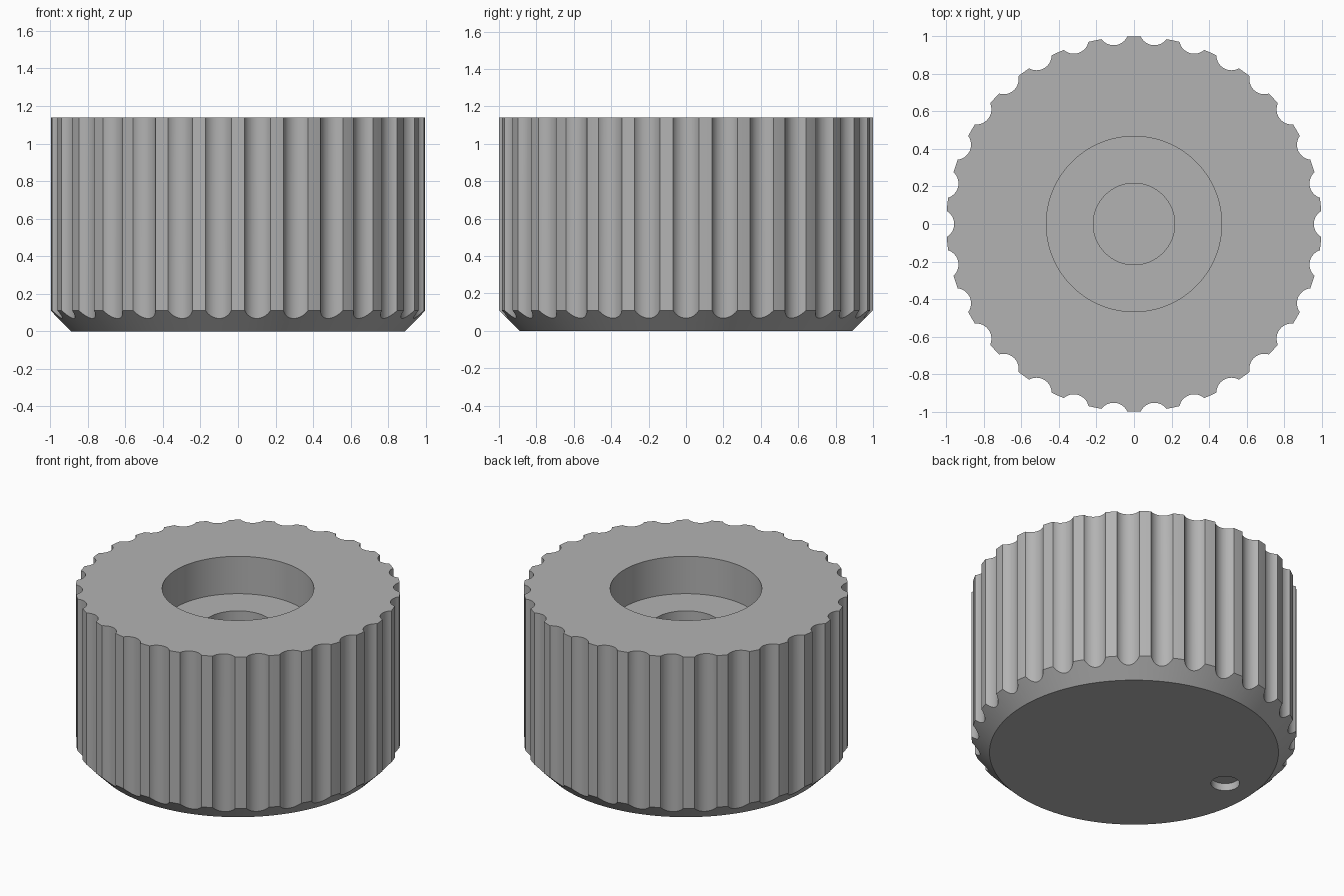
import bpy
import bmesh
from math import cos, sin, pi, radians
from mathutils import Matrix, Vector

HEIGHT = 1.14
FLUTES = 30

if "Cube" in bpy.data.objects:
    bpy.data.objects.remove(bpy.data.objects["Cube"], do_unlink=True)

grey = bpy.data.materials.new("plain_grey")
grey.use_nodes = True
grey.diffuse_color = (0.45, 0.45, 0.45, 1)
grey.node_tree.nodes["Principled BSDF"].inputs["Base Color"].default_value = grey.diffuse_color


def make_object(name, bm):
    bmesh.ops.recalc_face_normals(bm, faces=bm.faces)
    mesh = bpy.data.meshes.new(name)
    bm.to_mesh(mesh)
    bm.free()
    mesh.materials.append(grey)
    obj = bpy.data.objects.new(name, mesh)
    bpy.context.collection.objects.link(obj)
    return obj


def lathe(name, profile, steps):
    """Revolve a radius/height profile, closing both ends with a disc."""
    bm = bmesh.new()
    rings = []
    for r, z in profile:
        angles = [2 * pi * i / steps for i in range(steps)]
        rings.append([bm.verts.new((r * cos(a), r * sin(a), z)) for a in angles])
    for low, high in zip(rings, rings[1:]):
        for i in range(steps):
            j = (i + 1) % steps
            bm.faces.new((low[i], low[j], high[j], high[i]))
    bm.faces.new(rings[0])
    bm.faces.new(rings[-1])
    return make_object(name, bm)


def add_cylinder(bm, centre, radius, depth):
    bmesh.ops.create_cone(bm, cap_ends=True, segments=48, radius1=radius, radius2=radius,
                          depth=depth, matrix=Matrix.Translation(centre))


# Knob body: chamfered base, flat top, stepped recess with a shaft bore
knob = lathe("knob_body", [
    (0.89, 0), (1.0, 0.11), (1.0, HEIGHT),
    (0.467, HEIGHT), (0.467, 0.886),
    (0.217, 0.886), (0.217, 0.3),
], 180)

# Grip flutes around the rim and the shallow marker dimple underneath
bm = bmesh.new()
for i in range(FLUTES):
    a = 2 * pi * i / FLUTES
    add_cylinder(bm, Vector((1.038 * cos(a), 1.038 * sin(a), HEIGHT / 2)), 0.08, 2)
dimple = radians(174.3)
add_cylinder(bm, Vector((0.68 * cos(dimple), 0.68 * sin(dimple), 0)), 0.088, 0.1)
cutter = make_object("flute_cutter", bm)
cutter.hide_render = True

cut = knob.modifiers.new("flutes", "BOOLEAN")
cut.operation = "DIFFERENCE"
cut.solver = "EXACT"
cut.object = cutter

# Apply the cut, then smooth the curved walls while keeping the rims sharp
bpy.ops.object.select_all(action="DESELECT")
knob.select_set(True)
bpy.context.view_layer.objects.active = knob
bpy.ops.object.modifier_apply(modifier=cut.name)
bpy.data.objects.remove(cutter, do_unlink=True)
bpy.ops.object.shade_smooth_by_angle(angle=radians(25))
